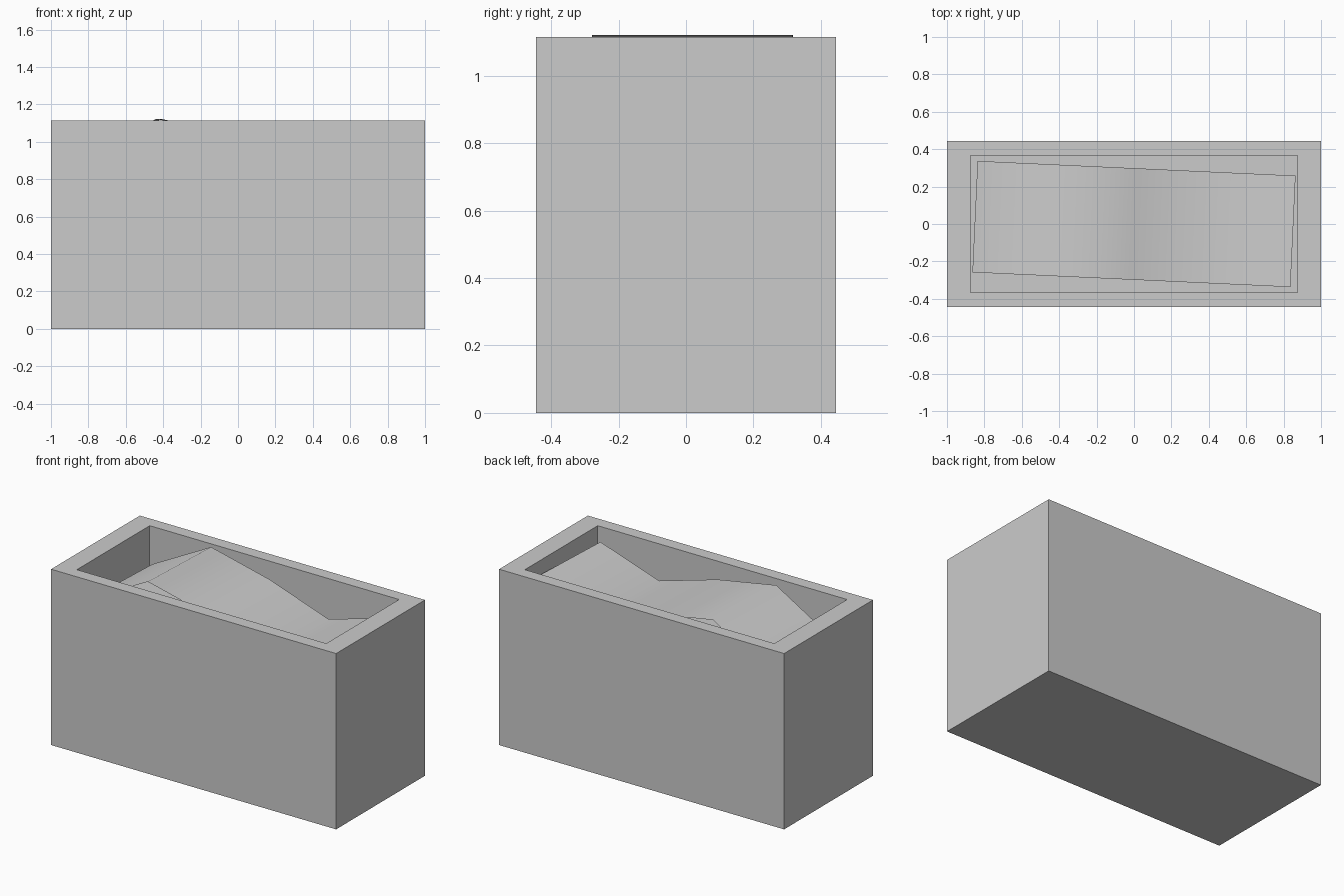
import bpy
import bmesh
import math

default_cube = bpy.data.objects.get("Cube")
if default_cube:
    bpy.data.objects.remove(default_cube, do_unlink=True)

GREY = (0.6, 0.6, 0.6, 1.0)
grey = bpy.data.materials.new("plain grey")
grey.use_nodes = True
grey.diffuse_color = GREY
grey.node_tree.nodes["Principled BSDF"].inputs["Base Color"].default_value = GREY

WIDTH, DEPTH, HEIGHT = 2.0, 0.89, 1.115
INNER_WIDTH, INNER_DEPTH, FLOOR = 1.75, 0.73, 0.8


def add_object(name, bm):
    bmesh.ops.recalc_face_normals(bm, faces=bm.faces)
    mesh = bpy.data.meshes.new(name)
    bm.to_mesh(mesh)
    bm.free()
    mesh.materials.append(grey)
    obj = bpy.data.objects.new(name, mesh)
    bpy.context.collection.objects.link(obj)
    return obj


# Box with a recessed, open top
bm = bmesh.new()
bmesh.ops.create_cube(bm, size=1)
for v in bm.verts:
    v.co = (v.co.x * WIDTH, v.co.y * DEPTH, (v.co.z + 0.5) * HEIGHT)
top = max(bm.faces, key=lambda f: f.calc_center_median().z)
bmesh.ops.inset_individual(bm, faces=[top], thickness=0.05)
for v in top.verts:
    v.co.x = math.copysign(INNER_WIDTH / 2, v.co.x)
    v.co.y = math.copysign(INNER_DEPTH / 2, v.co.y)
walls = bmesh.ops.extrude_discrete_faces(bm, faces=[top])
for v in walls["faces"][0].verts:
    v.co.z = FLOOR
add_object("planter_box", bm)

# Wavy filling surface, turned slightly inside the recess
profile = [(-0.851, 0.892), (-0.425, 1.122), (0, 1.037), (0.425, 0.908), (0.851, 1.033)]
bm = bmesh.new()
rows = [[bm.verts.new((x, y, z)) for x, z in profile] for y in (-0.298, 0.298)]
for i in range(len(profile) - 1):
    bm.faces.new((rows[0][i], rows[0][i + 1], rows[1][i + 1], rows[1][i]))
for f in bm.faces:
    f.smooth = True
soil = add_object("soil_surface", bm)
for p in soil.data.polygons:
    if p.normal.z < 0:
        p.flip()
soil.rotation_euler.z = math.radians(-2.65)
